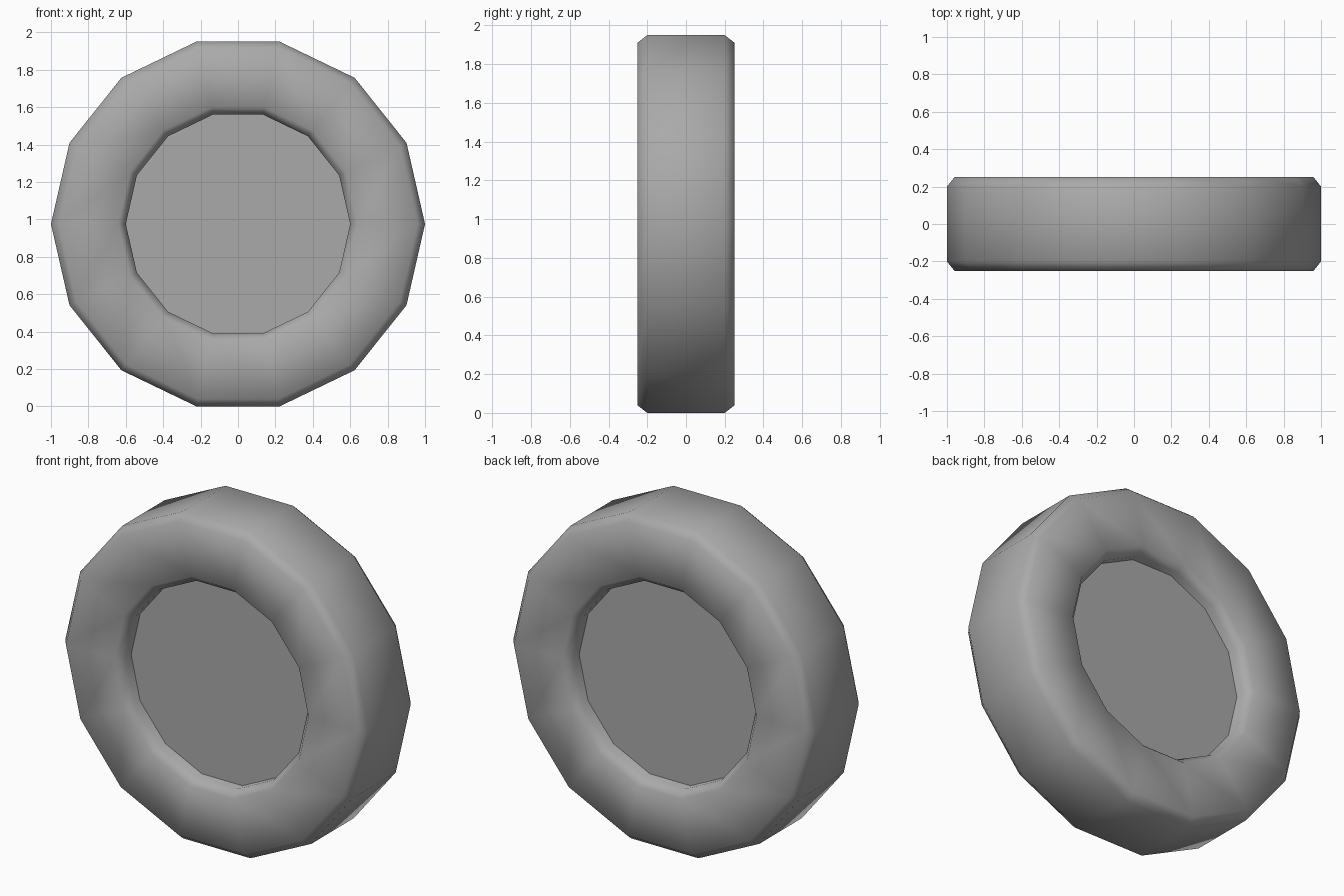
import bpy
import bmesh
import math

SIDES = 14
CENTRE_Z = math.cos(math.pi / SIDES)  # flat side rests on the ground

cube = bpy.data.objects.get("Cube")
if cube:
    bpy.data.objects.remove(cube, do_unlink=True)

GREY = (0.4, 0.4, 0.4, 1.0)
grey = bpy.data.materials.new("plain grey")
grey.use_nodes = True
grey.diffuse_color = GREY
grey.node_tree.nodes["Principled BSDF"].inputs["Base Color"].default_value = GREY


def lathe(name, profile, closed, smooth):
    """Turn (radius, y) points around the y axis; open profiles get end caps."""
    bm = bmesh.new()
    rings = []
    for r, y in profile:
        ring = []
        for i in range(SIDES):
            a = 2 * math.pi * i / SIDES
            ring.append(bm.verts.new((r * math.cos(a), y, r * math.sin(a))))
        rings.append(ring)
    pairs = list(zip(rings, rings[1:]))
    if closed:
        pairs.append((rings[-1], rings[0]))
    else:
        bm.faces.new(rings[0])
        bm.faces.new(rings[-1])
    for a, b in pairs:
        for i in range(SIDES):
            j = (i + 1) % SIDES
            bm.faces.new((a[i], a[j], b[j], b[i]))
    bmesh.ops.recalc_face_normals(bm, faces=bm.faces)
    for f in bm.faces:
        f.smooth = smooth
    mesh = bpy.data.meshes.new(name)
    bm.to_mesh(mesh)
    bm.free()
    mesh.materials.append(grey)
    obj = bpy.data.objects.new(name, mesh)
    obj.location.z = CENTRE_Z
    bpy.context.collection.objects.link(obj)
    return obj


# Tyre ring: chamfered half profile mirrored front to back
half = [(0.6, -0.2), (0.64, -0.25), (0.96, -0.25), (1.0, -0.2)]
lathe("tyre", half + [(r, -y) for r, y in reversed(half)], True, True)

# Recessed disc filling the hole
lathe("hub_disc", [(0.602, -0.15), (0.602, 0.15)], False, False)
